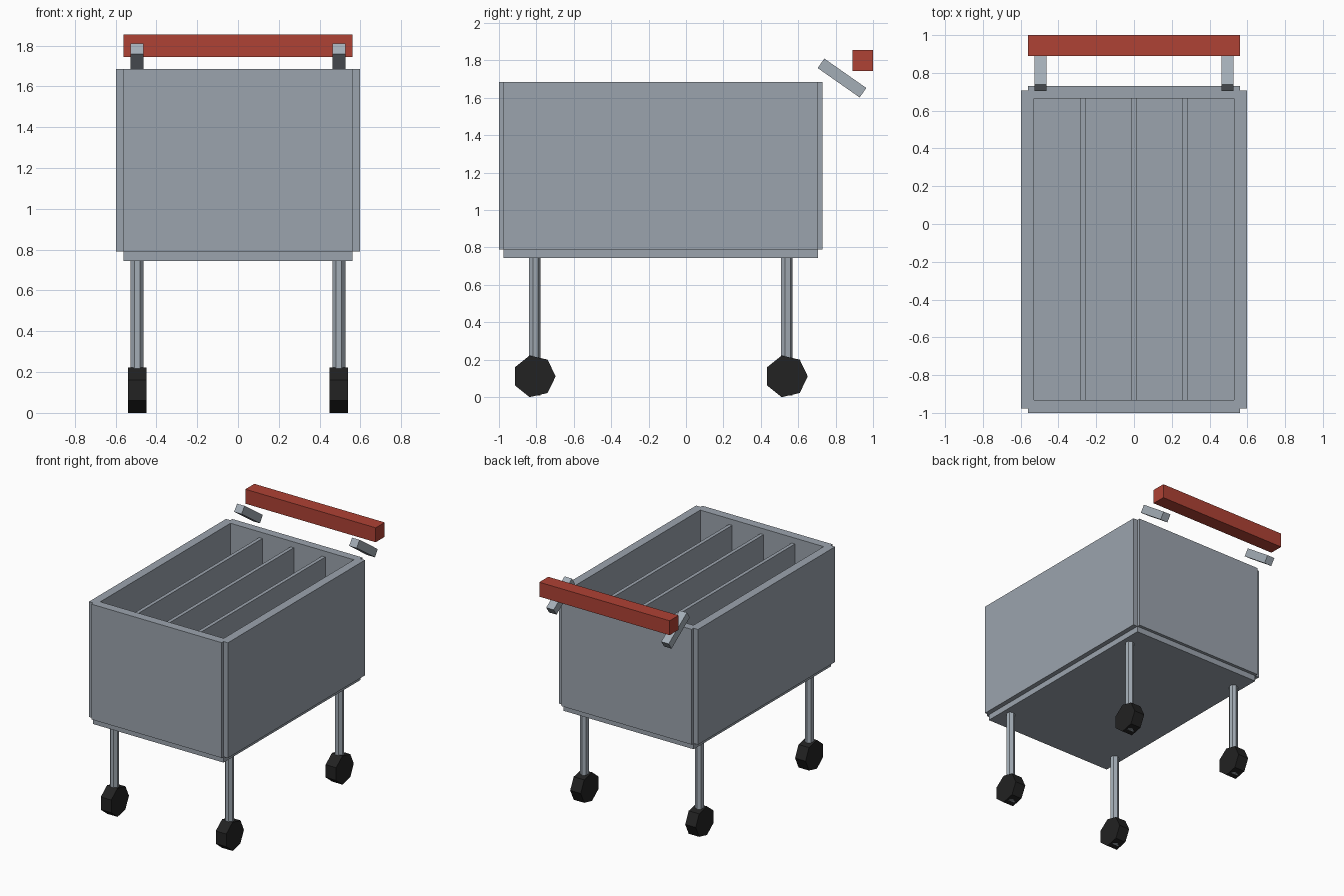
import bpy
from math import radians
from mathutils import Euler

cube = bpy.data.objects.get("Cube")
if cube:
    bpy.data.objects.remove(cube, do_unlink=True)


def material(name, colour):
    m = bpy.data.materials.new(name)
    m.use_nodes = True
    rgba = (*colour, 1)
    m.diffuse_color = rgba
    m.node_tree.nodes["Principled BSDF"].inputs["Base Color"].default_value = rgba
    return m


panel_grey = material("panel grey", (0.33, 0.37, 0.42))
steel = material("light steel", (0.37, 0.42, 0.47))
red = material("handle red", (0.43, 0.054, 0.035))
black = material("rubber black", (0.016, 0.016, 0.016))


def finish(name, mat):
    ob = bpy.context.object
    ob.name = ob.data.name = name
    ob.data.materials.append(mat)
    return ob


def box(name, mat, x, y, z):
    """Box spanning the given (low, high) ranges."""
    spans = (x, y, z)
    bpy.ops.mesh.primitive_cube_add(size=1, location=[(a + b) / 2 for a, b in spans])
    ob = finish(name, mat)
    for v in ob.data.vertices:
        for i, (a, b) in enumerate(spans):
            v.co[i] *= b - a
    return ob


def prism(name, mat, radius, depth, location, turn=(0, 0, 0)):
    """Seven-sided cylinder with one corner facing the back."""
    bpy.ops.mesh.primitive_cylinder_add(vertices=7, radius=radius, depth=depth,
                                        location=location, rotation=turn)
    return finish(name, mat)


# Basket: floor, four overlapping walls and three dividers
box("basket_floor", panel_grey, (-0.56, 0.56), (-0.977, 0.706), (0.745, 0.835))
wall_z = (0.79, 1.685)
box("front_wall", panel_grey, (-0.56, 0.56), (-1.0, -0.932), wall_z)
box("back_wall", panel_grey, (-0.56, 0.56), (0.665, 0.73), wall_z)
for side, s in (("left", 1), ("right", -1)):
    box(side + "_wall", panel_grey, sorted((0.53 * s, 0.597 * s)), (-0.977, 0.706), wall_z)
for i, x in enumerate((-0.27, 0, 0.27)):
    box(f"divider_{i + 1}", panel_grey, (x - 0.014, x + 0.014), (-0.94, 0.67), (0.8, 1.64))

# Legs, wheels and sloping handle brackets on both sides
for side, s in (("left", 1), ("right", -1)):
    x = 0.494 * s
    for end, y in (("front", -0.811), ("back", 0.537)):
        prism(f"{end}_{side}_leg", steel, 0.033, 0.76, (x, y, 0.388))
        # A quarter turn about z then x lays the wheel on its axle along x
        prism(f"{end}_{side}_wheel", black, 0.114, 0.09, (x, y, 0.111),
              Euler((0, radians(90), 0)))
    bracket = box(side + "_bracket", steel, (x - 0.032, x + 0.032),
                  (0.697, 0.971), (1.675, 1.737))
    bracket.rotation_euler.x = radians(-35)

# Push handle
box("push_handle", red, (-0.56, 0.56), (0.89, 1.0), (1.743, 1.855))
